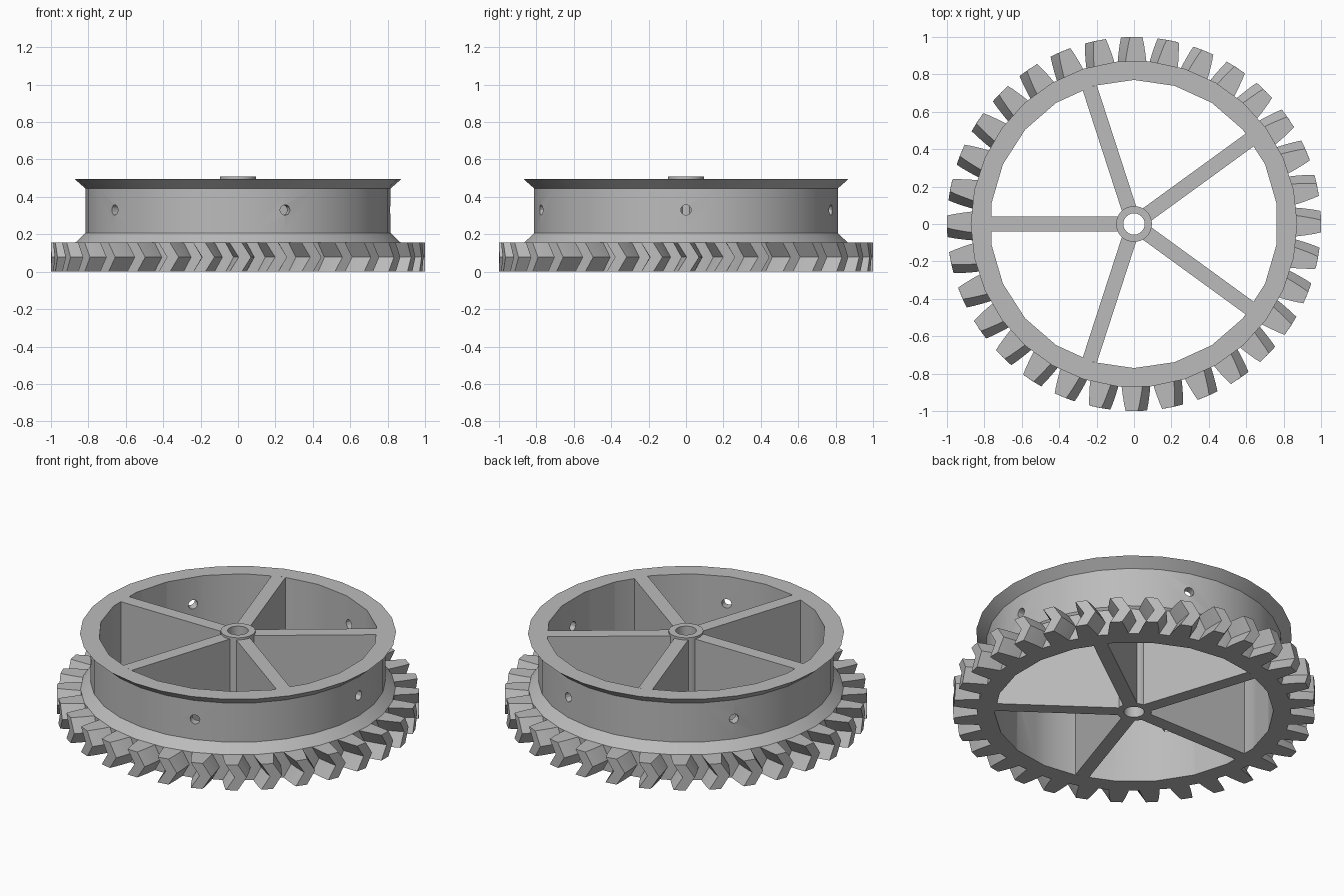
import bpy, bmesh
from math import cos, sin, pi, radians
from mathutils import Matrix

cube = bpy.data.objects.get("Cube")
if cube:
    bpy.data.objects.remove(cube, do_unlink=True)

GREY = (0.5, 0.5, 0.5, 1)
grey = bpy.data.materials.new("plain grey")
grey.use_nodes = True
grey.diffuse_color = GREY
grey.node_tree.nodes["Principled BSDF"].inputs["Base Color"].default_value = GREY


def finish(name, bm):
    bmesh.ops.recalc_face_normals(bm, faces=bm.faces)
    mesh = bpy.data.meshes.new(name)
    bm.to_mesh(mesh)
    bm.free()
    mesh.materials.append(grey)
    obj = bpy.data.objects.new(name, mesh)
    bpy.context.collection.objects.link(obj)
    return obj


def select(obj):
    bpy.ops.object.select_all(action='DESELECT')
    obj.select_set(True)
    bpy.context.view_layer.objects.active = obj


def smooth(obj):
    select(obj)
    bpy.ops.object.shade_smooth_by_angle(angle=radians(30))


def lathe(name, profile, segs):
    """Revolve a closed (radius, z) profile around z."""
    bm = bmesh.new()
    rings = []
    for i in range(segs):
        a = 2 * pi * i / segs
        rings.append([bm.verts.new((r * cos(a), r * sin(a), z)) for r, z in profile])
    n = len(profile)
    for i in range(segs):
        p, q = rings[i], rings[(i + 1) % segs]
        for j in range(n):
            k = (j + 1) % n
            bm.faces.new((p[j], q[j], q[k], p[k]))
    return finish(name, bm)


def cut(obj, cutter):
    mod = obj.modifiers.new("cut", 'BOOLEAN')
    mod.operation = 'DIFFERENCE'
    mod.solver = 'EXACT'
    mod.object = cutter
    select(obj)
    bpy.ops.object.modifier_apply(modifier=mod.name)
    bpy.data.objects.remove(cutter, do_unlink=True)


TOP, GEAR_TOP, SPOKES, TEETH = 0.495, 0.155, 5, 32

# Drum with the gear body below and a flared lip above
drum = lathe("drum", [(0.6, 0), (0.87, 0), (0.87, GEAR_TOP), (0.816, 0.207),
                      (0.816, 0.445), (0.873, TOP), (0.6, TOP)], 30)

# Open inside of the drum
bm = bmesh.new()
bmesh.ops.create_cone(bm, cap_ends=True, segments=22, radius1=0.77, radius2=0.77, depth=2,
                      matrix=Matrix.Rotation(pi / 2, 4, 'Z'))
bmesh.ops.rotate(bm, verts=bm.verts, matrix=Matrix.Rotation(pi / 2, 3, 'Z'))
cut(drum, finish("core_cutter", bm))

# Radial holes midway between the spokes
bm = bmesh.new()
for i in range(SPOKES):
    place = (Matrix.Rotation(2 * pi * i / SPOKES, 4, 'Z')
             @ Matrix.Translation((0.78, 0, 0.33)) @ Matrix.Rotation(pi / 2, 4, 'Y'))
    bmesh.ops.create_cone(bm, cap_ends=True, segments=12, radius1=0.028, radius2=0.028,
                          depth=0.2, matrix=place)
cut(drum, finish("hole_cutter", bm))
smooth(drum)

# Hub tube with its bore
hub = lathe("hub", [(0.057, 0), (0.096, 0), (0.096, 0.508), (0.057, 0.508)], 30)
smooth(hub)

# Full-height spokes
bm = bmesh.new()
inner, outer = 0.08, 0.768
for i in range(SPOKES):
    place = (Matrix.Rotation(pi + 2 * pi * i / SPOKES, 4, 'Z')
             @ Matrix.Translation(((inner + outer) / 2, 0, TOP / 2))
             @ Matrix.Diagonal((outer - inner, 0.08, TOP, 1)))
    bmesh.ops.create_cube(bm, size=1, matrix=place)
finish("spokes", bm)

# Herringbone teeth: one flank profile, twisted at mid height
flank = [(0.84, 0.058), (0.885, 0.054), (0.925, 0.048), (0.965, 0.041), (1.0, 0.033)]
outline = [(r, -w) for r, w in flank] + [(r, w) for r, w in reversed(flank)]
levels = [(0, -0.7), (GEAR_TOP / 2, 2.1), (GEAR_TOP, -0.7)]
bm = bmesh.new()
for t in range(TEETH):
    rows = []
    for z, twist in levels:
        mid = 2 * pi * t / TEETH + radians(twist)
        rows.append([bm.verts.new((r * cos(mid + w / r), r * sin(mid + w / r), z))
                     for r, w in outline])
    n = len(outline)
    for low, high in zip(rows, rows[1:]):
        for j in range(n):
            k = (j + 1) % n
            bm.faces.new((low[j], low[k], high[k], high[j]))
    bm.faces.new(rows[0])
    bm.faces.new(rows[-1])
teeth = finish("gear_teeth", bm)
smooth(teeth)
